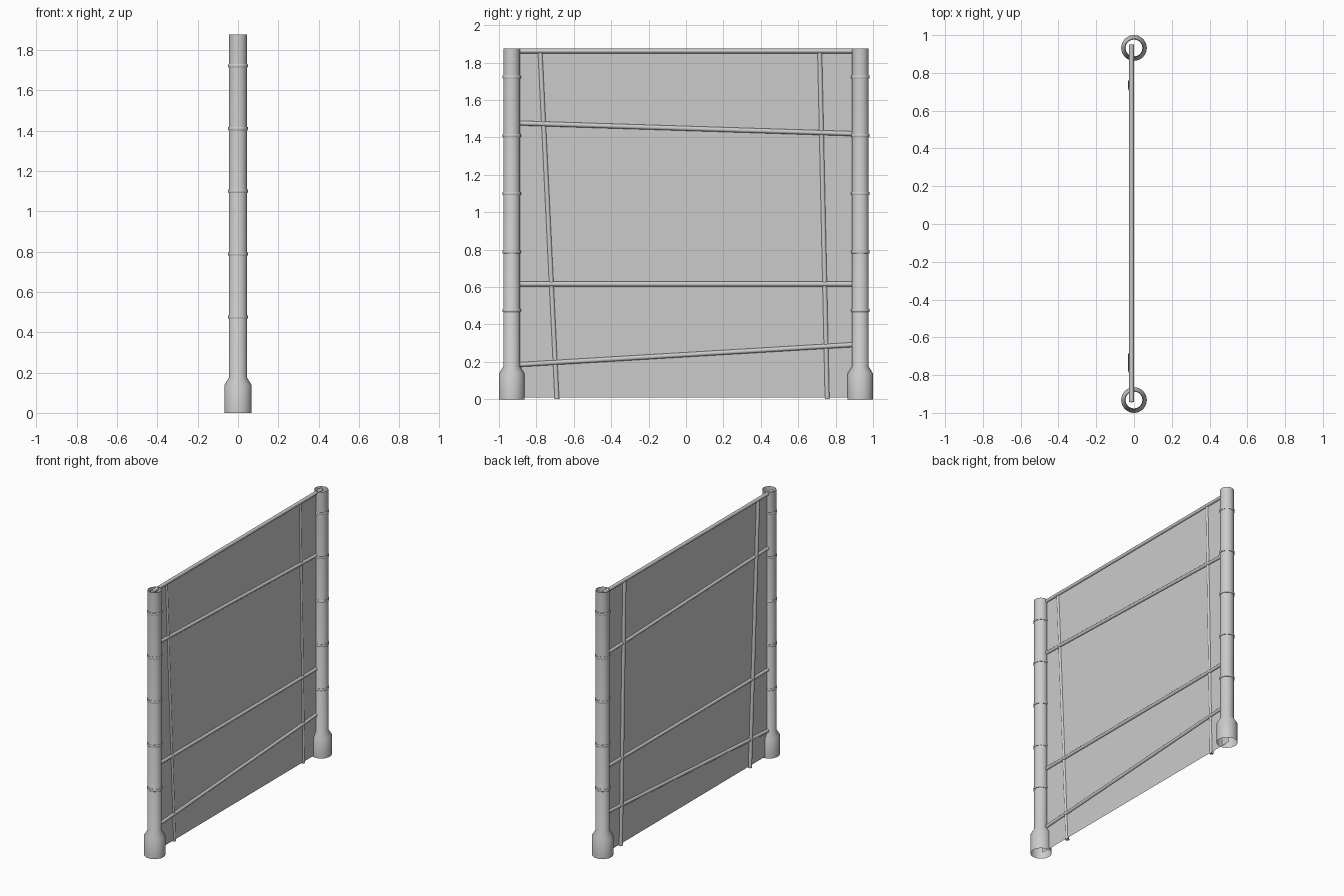
import bpy, bmesh, math
from mathutils import Vector

if "Cube" in bpy.data.objects:
    bpy.data.objects.remove(bpy.data.objects["Cube"])

POST_Y = 0.932
PANEL_X = -0.013


def add_object(name, bm, smooth=True):
    bmesh.ops.recalc_face_normals(bm, faces=bm.faces)
    mesh = bpy.data.meshes.new(name)
    bm.to_mesh(mesh)
    bm.free()
    obj = bpy.data.objects.new(name, mesh)
    bpy.context.collection.objects.link(obj)
    if smooth:
        bpy.ops.object.select_all(action='DESELECT')
        obj.select_set(True)
        bpy.context.view_layer.objects.active = obj
        bpy.ops.object.shade_smooth_by_angle(angle=math.radians(50))
    return obj


def lathe(name, profile, y, sides=32, closed=False):
    """Revolve a (radius, z) profile about a vertical axis at y."""
    bm = bmesh.new()
    rows = [[bm.verts.new((r * math.cos(2 * math.pi * i / sides),
                           y + r * math.sin(2 * math.pi * i / sides), z))
             for i in range(sides)] for r, z in profile]
    pairs = list(zip(rows, rows[1:]))
    if closed:
        pairs.append((rows[-1], rows[0]))
    for low, high in pairs:
        for i in range(sides):
            j = (i + 1) % sides
            bm.faces.new((low[i], low[j], high[j], high[i]))
    return add_object(name, bm)


def rod(name, start, end, radius, sides=12):
    """Round bar between two points."""
    a, b = Vector(start), Vector(end)
    bm = bmesh.new()
    bmesh.ops.create_cone(bm, cap_ends=True, segments=sides, radius1=radius,
                          radius2=radius, depth=(b - a).length)
    turn = (b - a).to_track_quat('Z', 'Y').to_matrix().to_4x4()
    turn.translation = (a + b) / 2
    bmesh.ops.transform(bm, matrix=turn, verts=bm.verts)
    return add_object(name, bm)


# Open tubular posts with wide feet, and their clamp bands
for side, y in (("left", -POST_Y), ("right", POST_Y)):
    lathe(side + "_post", [(0.068, 0), (0.068, 0.137), (0.045, 0.175), (0.045, 1.876)], y)
    for z in (0.475, 0.788, 1.10, 1.41, 1.722):
        band = [(0.044, z - 0.008), (0.048, z - 0.008), (0.050, z - 0.004),
                (0.050, z + 0.004), (0.048, z + 0.008), (0.044, z + 0.008)]
        lathe(side + "_post_band", band, y, closed=True)

# Thin mesh panel
bm = bmesh.new()
bm.faces.new([bm.verts.new((PANEL_X, y, z)) for y, z in
              ((-0.93, 0.01), (0.93, 0.01), (0.93, 1.863), (-0.93, 1.863))])
add_object("panel", bm, smooth=False)

# Horizontal rails, some slightly crooked
for name, z0, z1 in (("top_rail", 1.862, 1.862), ("upper_rail", 1.478, 1.418),
                     ("middle_rail", 0.616, 0.616), ("lower_rail", 0.182, 0.295)):
    rod(name, (PANEL_X, -0.943, z0), (PANEL_X, 0.95, z1), 0.0125)

# Leaning upright bars
for name, y0, y1 in (("left_upright", -0.69, -0.78), ("right_upright", 0.755, 0.715)):
    rod(name, (-0.018, y0, 0.002), (-0.018, y1, 1.86), 0.013)
